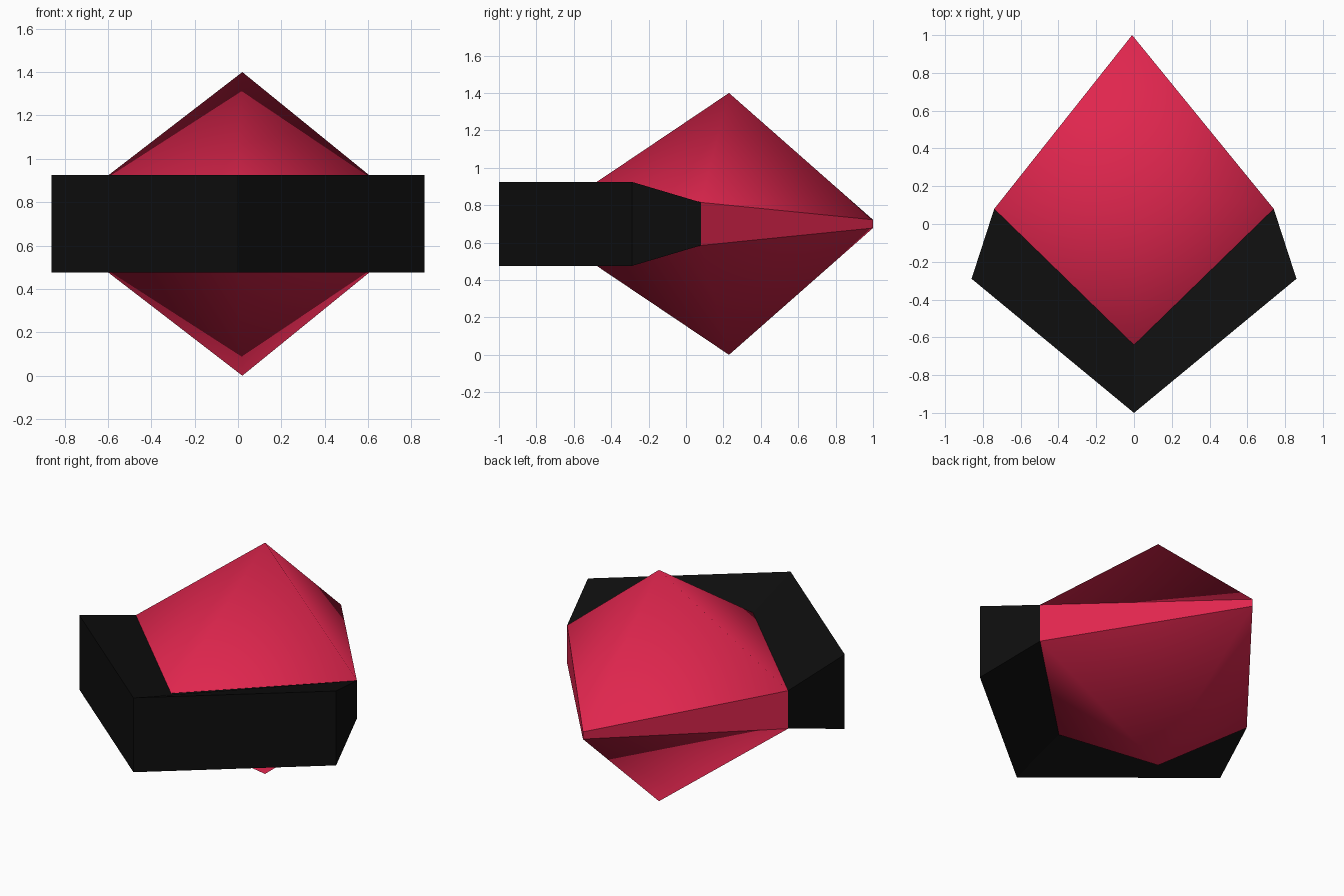
import bpy, bmesh

if "Cube" in bpy.data.objects:
    bpy.data.objects.remove(bpy.data.objects["Cube"])

MID = 0.70  # mirror height


def material(name, rgb):
    m = bpy.data.materials.new(name)
    m.diffuse_color = (*rgb, 1)
    m.use_nodes = True
    m.node_tree.nodes["Principled BSDF"].inputs["Base Color"].default_value = m.diffuse_color
    return m


RED = material("crimson", (0.745, 0.019, 0.076))
BLACK = material("black", (0.0045, 0.0045, 0.0045))


def build(name, mat, walls, caps, smooth_caps=False):
    """walls: open path of (x, y, half height); caps: polygons mirrored above and below."""
    bm = bmesh.new()
    for a, b in zip(walls, walls[1:]):
        corners = [(a, -1), (b, -1), (b, 1), (a, 1)]
        bm.faces.new([bm.verts.new((x, y, MID + s * h)) for (x, y, h), s in corners])
    for cap in caps:
        for s in (1, -1):
            f = bm.faces.new([bm.verts.new((x, y, MID + s * h)) for x, y, h in cap[::s]])
            f.smooth = smooth_caps
    bmesh.ops.remove_doubles(bm, verts=bm.verts, dist=0.001)
    # only ridges between two smooth cap faces stay soft
    for e in bm.edges:
        e.smooth = len(e.link_faces) == 2 and all(f.smooth for f in e.link_faces)
    me = bpy.data.meshes.new(name)
    bm.to_mesh(me)
    bm.free()
    me.materials.append(mat)
    ob = bpy.data.objects.new(name, me)
    bpy.context.collection.objects.link(ob)


# shared corners: x, y, half height
left, right = (-0.74, 0.08, 0.115), (0.74, 0.08, 0.115)
front, back = (0, -0.64, 0.115), (-0.01, 1.0, 0.022)
apex = (0.02, 0.23, 0.70)
outer = [(-0.86, -0.29, 0.225), (0, -1.0, 0.225), (0.86, -0.29, 0.225)]
inner = [left, front, right]

# faceted gem: smooth pyramids above and below, narrow flat girdle at the back
ring = [left, front, right, back]
build("gem", RED, [right, back, left],
      [(ring[i], ring[(i + 1) % 4], apex) for i in range(4)], smooth_caps=True)

# angular band wrapped round the front, its top and bottom sloping in to the gem
build("front_band", BLACK, [left, *outer, right],
      [(outer[i], outer[i + 1], inner[i + 1], inner[i]) for i in range(2)])
